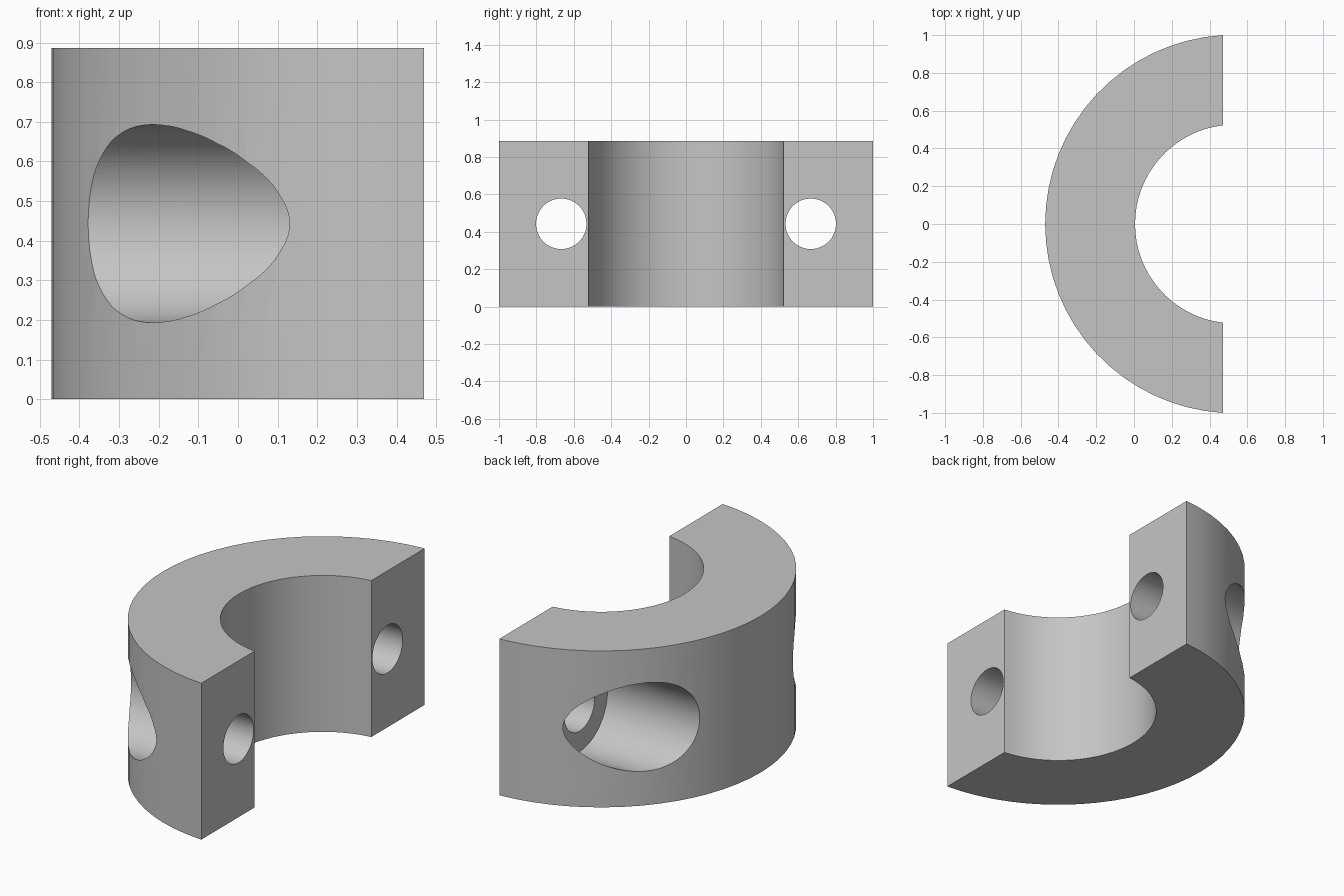
import bpy
import bmesh
from math import acos, cos, sin, radians
from mathutils import Matrix

cube = bpy.data.objects.get("Cube")
if cube:
    bpy.data.objects.remove(cube, do_unlink=True)

# Main dimensions
HEIGHT = 0.886
CENTRE_X = 0.5315
CUT_X = 0.47
OUTER_R, INNER_R = 1.0018, 0.526
BOLT_Y, BOLT_Z = 0.667, HEIGHT / 2
BOLT_R, BORE_R = 0.135, 0.25
BORE_FLOOR = 0.2
ARC_STEPS = 32

grey = bpy.data.materials.new("plain grey")
grey.use_nodes = True
colour = (0.56, 0.56, 0.56, 1)
grey.diffuse_color = colour
grey.node_tree.nodes["Principled BSDF"].inputs["Base Color"].default_value = colour


def add_object(name, bm):
    bmesh.ops.recalc_face_normals(bm, faces=bm.faces)
    mesh = bpy.data.meshes.new(name)
    bm.to_mesh(mesh)
    bm.free()
    mesh.materials.append(grey)
    obj = bpy.data.objects.new(name, mesh)
    bpy.context.collection.objects.link(obj)
    return obj


def arc(radius):
    """Points on the arc, from the back end round to the front end."""
    half = acos((CENTRE_X - CUT_X) / radius)
    angles = [half * (1 - 2 * i / ARC_STEPS) for i in range(ARC_STEPS + 1)]
    return [(CENTRE_X - radius * cos(a), radius * sin(a), 0) for a in angles]


def cylinder_cutter(name, radius, x0, x1, y):
    """Cylinder along x from x0 to x1."""
    bm = bmesh.new()
    place = Matrix.Translation(((x0 + x1) / 2, y, BOLT_Z)) @ Matrix.Rotation(radians(90), 4, 'Y')
    bmesh.ops.create_cone(bm, cap_ends=True, segments=64, radius1=radius,
                          radius2=radius, depth=x1 - x0, matrix=place)
    obj = add_object(name, bm)
    obj.hide_render = True
    return obj


# Half ring body
bm = bmesh.new()
outline = arc(OUTER_R) + arc(INNER_R)[::-1]
face = bm.faces.new([bm.verts.new(p) for p in outline])
top = bmesh.ops.extrude_face_region(bm, geom=[face])["geom"]
bmesh.ops.translate(bm, vec=(0, 0, HEIGHT),
                    verts=[v for v in top if isinstance(v, bmesh.types.BMVert)])
clamp = add_object("half_ring_clamp", bm)
bpy.ops.object.select_all(action='DESELECT')
bpy.context.view_layer.objects.active = clamp
clamp.select_set(True)

# Bolt holes and counterbores, one pair on each arm
for side in (-1, 1):
    y = side * BOLT_Y
    for cutter in (cylinder_cutter("counterbore_cutter", BORE_R, -1, BORE_FLOOR, y),
                   cylinder_cutter("bolt_hole_cutter", BOLT_R, -0.9, 1, y)):
        cut = clamp.modifiers.new("cut", 'BOOLEAN')
        cut.operation = 'DIFFERENCE'
        cut.solver = 'EXACT'
        cut.object = cutter
        bpy.ops.object.modifier_apply(modifier=cut.name)
        bpy.data.objects.remove(cutter, do_unlink=True)

bpy.ops.object.shade_smooth_by_angle(angle=radians(30))
